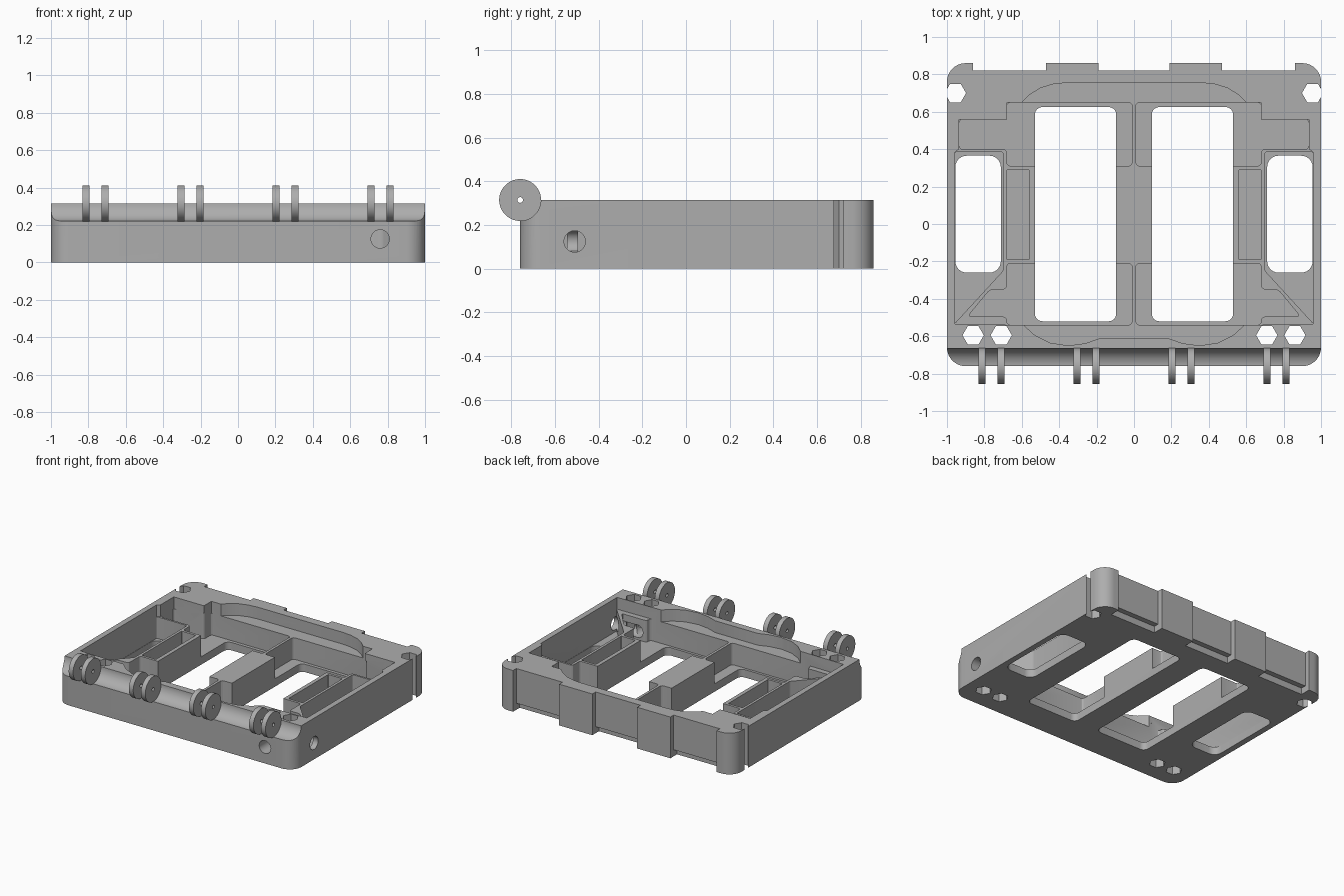
import bpy, bmesh, math
from mathutils import Matrix, Vector

default = bpy.data.objects.get("Cube")
if default:
    bpy.data.objects.remove(default)

grey = bpy.data.materials.new("matte_grey")
grey.use_nodes = True
grey.diffuse_color = (0.42, 0.42, 0.42, 1)
grey.node_tree.nodes["Principled BSDF"].inputs["Base Color"].default_value = (0.42, 0.42, 0.42, 1)

TOP, LEDGE, FLOOR = 0.315, 0.225, 0.06


def make(name, bm):
    bmesh.ops.recalc_face_normals(bm, faces=bm.faces)
    mesh = bpy.data.meshes.new(name)
    bm.to_mesh(mesh)
    bm.free()
    mesh.materials.append(grey)
    obj = bpy.data.objects.new(name, mesh)
    bpy.context.scene.collection.objects.link(obj)
    return obj


def rounded(points, r, steps=6):
    """Fillet every corner of a polygon with a short curve."""
    pts = [Vector(p) for p in points]
    out = []
    for i, p in enumerate(pts):
        a, b = pts[i - 1] - p, pts[(i + 1) % len(pts)] - p
        ra, rb = min(r, a.length * 0.45), min(r, b.length * 0.45)
        a, b = p + a.normalized() * ra, p + b.normalized() * rb
        for k in range(steps + 1):
            t = k / steps
            # weighted curve, close to a true circular arc at square corners
            w0, w1, w2 = (1 - t) ** 2, 1.414 * t * (1 - t), t * t
            out.append((a * w0 + p * w1 + b * w2) / (w0 + w1 + w2))
    return out


def prism(name, points, z0, z1):
    bm = bmesh.new()
    face = bm.faces.new([bm.verts.new((p[0], p[1], z0)) for p in points])
    top = bmesh.ops.extrude_face_region(bm, geom=[face])["geom"]
    bmesh.ops.translate(bm, vec=(0, 0, z1 - z0),
                        verts=[v for v in top if isinstance(v, bmesh.types.BMVert)])
    return make(name, bm)


def cylinder(name, center, radius, length, axis="Z", sides=48):
    turn = {"X": Matrix.Rotation(math.pi / 2, 4, "Y"),
            "Y": Matrix.Rotation(math.pi / 2, 4, "X"),
            "Z": Matrix.Rotation(math.pi / 6, 4, "Z")}[axis]
    bm = bmesh.new()
    bmesh.ops.create_cone(bm, cap_ends=True, segments=sides, radius1=radius, radius2=radius,
                          depth=length, matrix=Matrix.Translation(center) @ turn)
    return make(name, bm)


def rect(x0, x1, y0, y1):
    return [(x0, y0), (x1, y0), (x1, y1), (x0, y1)]


def flip(points, side):
    return [(side * p[0], p[1]) for p in points]


def mirrored(half):
    return half + [(-x, y) for x, y in reversed(half)]


def combine(target, cutters, operation="DIFFERENCE"):
    """Apply booleans one by one and remove the cutters."""
    for cutter in cutters:
        mod = target.modifiers.new("combine", "BOOLEAN")
        mod.operation, mod.solver, mod.object = operation, "EXACT", cutter
        graph = bpy.context.evaluated_depsgraph_get()
        graph.update()
        mesh = bpy.data.meshes.new_from_object(target.evaluated_get(graph))
        target.modifiers.clear()
        target.data = mesh
        bpy.data.objects.remove(cutter)


def smooth(obj):
    bpy.ops.object.select_all(action="DESELECT")
    obj.select_set(True)
    bpy.context.view_layer.objects.active = obj
    bpy.ops.object.shade_smooth_by_angle(angle=math.radians(30))


# Outer shell: rounded corner posts and two tabs along the back
shell = mirrored([(0.19, 0.82), (0.19, 0.86), (0.47, 0.86), (0.47, 0.82), (0.86, 0.82), (0.86, 0.86)]
                 + [(1 - 0.1 + 0.1 * math.sin(a), 0.76 + 0.1 * math.cos(a))
                    for a in [math.pi * k / 20 for k in range(11)]]
                 + [(0.9 + 0.1 * math.cos(a), -0.66 - 0.1 * math.sin(a))
                    for a in [math.pi * k / 20 for k in range(11)]])
tray = prism("tray_body", shell, 0, TOP)

cuts = []
# Upper recess down to the ledge, arched at the back and scalloped at the front
upper = mirrored([(0.36, 0.755), (0.43, 0.748), (0.5, 0.727), (0.56, 0.69), (0.6, 0.65), (0.68, 0.65),
                  (0.68, 0.56), (0.935, 0.56), (0.935, 0.4), (0.957, 0.385), (0.957, -0.535),
                  (0.59, -0.54), (0.53, -0.595), (0.45, -0.635), (0.35, -0.65), (0.26, -0.638),
                  (0.18, -0.61)])
cuts.append(prism("upper_recess", upper, LEDGE, 0.4))

# Lower pockets, through wells and screw holes on both sides
for s in (-1, 1):
    back = [(0.01, 0.31), (0.68, 0.31), (0.68, 0.4), (0.935, 0.4), (0.935, 0.56),
            (0.68, 0.56), (0.68, 0.65), (0.01, 0.65)]
    front = [(0.01, -0.21), (0.68, -0.21), (0.68, -0.35), (0.77, -0.35), (0.89, -0.495),
             (0.68, -0.495), (0.68, -0.54), (0.01, -0.54)]
    outer = [(0.7, 0.385), (0.957, 0.385), (0.957, -0.53), (0.7, -0.25)]
    slot = rect(0.56, 0.68, -0.19, 0.29)
    for name, shape, r in (("back", back, 0.02), ("front", front, 0.02),
                           ("outer", outer, 0.01), ("slot", slot, 0.004)):
        cuts.append(prism(name + "_pocket", rounded(flip(shape, s), r, 3), FLOOR, 0.26))
    cuts.append(prism("main_well", rounded(flip(rect(0.095, 0.53, -0.52, 0.625), s), 0.04), -0.1, 0.27))
    cuts.append(prism("side_well", rounded(flip(rect(0.712, 0.955, -0.26, 0.365), s), 0.06), -0.1, 0.27))
    for x, y in ((0.955, 0.7), (0.86, -0.595), (0.71, -0.595)):
        cuts.append(cylinder("hex_hole", (s * x, y, 0.15), 0.057, 1, "Z", 6))
    # Undercut along the lower back edge between the tabs and posts
    cuts.append(prism("back_undercut", flip(rect(0.47, 0.86, 0.78, 0.9), s), -0.1, 0.05))
cuts.append(prism("middle_undercut", rect(-0.19, 0.19, 0.78, 0.9), -0.1, 0.05))

# Hinge groove and the two cable holes
cuts.append(cylinder("hinge_groove", (0, -0.76, TOP), 0.095, 2.4, "X", 64))
cuts.append(cylinder("front_hole", (0.76, -0.64, 0.125), 0.049, 0.32, "Y"))
cuts.append(cylinder("side_hole", (0.9, -0.51, 0.125), 0.049, 0.32, "X"))
combine(tray, cuts)
smooth(tray)

# Hinge knuckles: four pairs of drilled discs
for i, x in enumerate((-0.762, -0.254, 0.254, 0.762)):
    for side, offset in (("a", -0.051), ("b", 0.051)):
        center = (x + offset, -0.76, TOP)
        disc = cylinder(f"hinge_disc_{i + 1}{side}", center, 0.096, 0.037, "X", 64)
        combine(disc, [cylinder("pin_bore", center, 0.013, 0.2, "X", 24)])
        smooth(disc)
